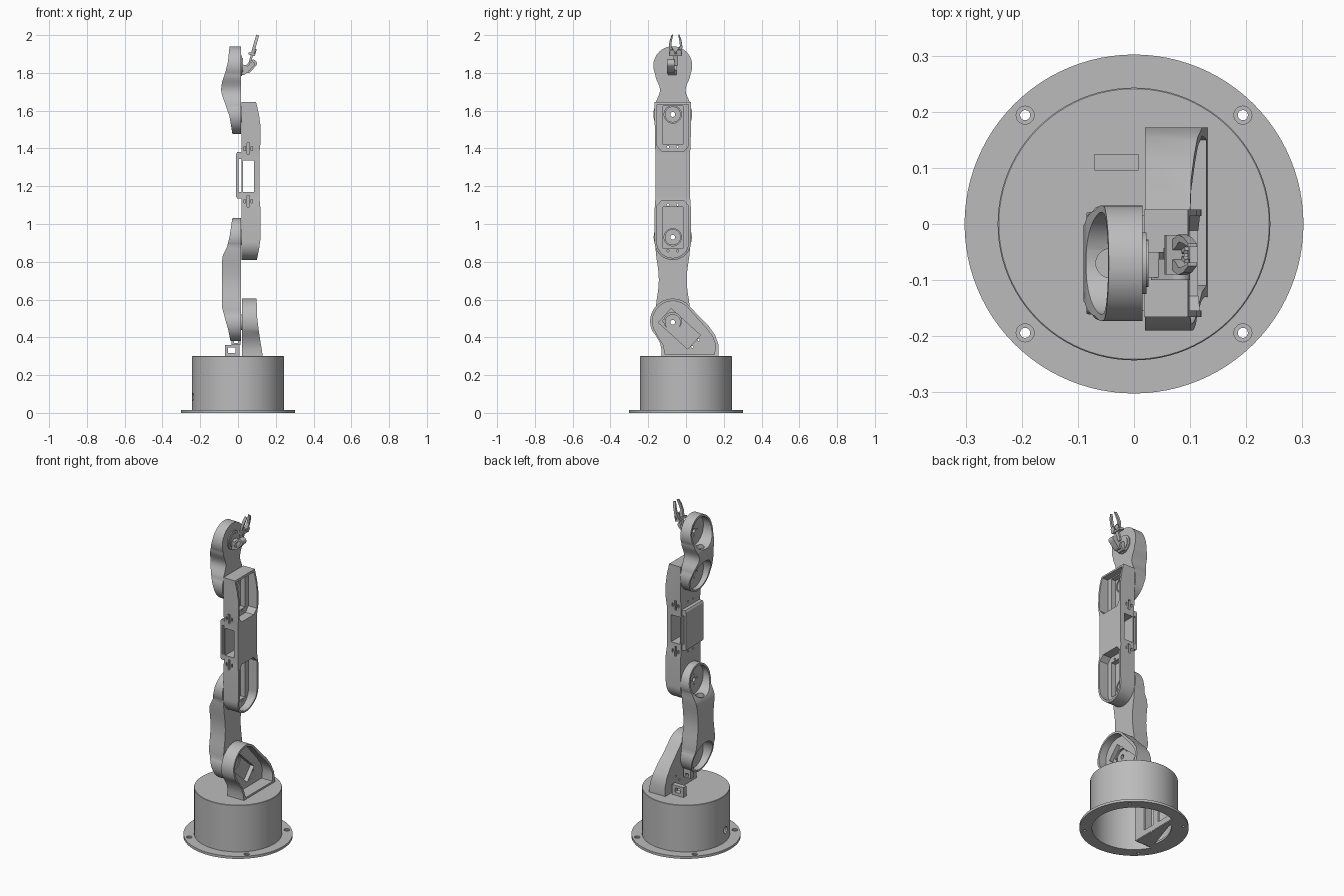
import bpy, bmesh, math
from mathutils import Matrix, Vector

if "Cube" in bpy.data.objects:
    bpy.data.objects.remove(bpy.data.objects["Cube"])

GREY = (0.5, 0.5, 0.5, 1)
mat = bpy.data.materials.new("plain grey")
mat.use_nodes = True
mat.diffuse_color = GREY
mat.node_tree.nodes["Principled BSDF"].inputs["Base Color"].default_value = GREY
YC = -0.07            # y of the joint axes
parts = []


def finish(name, bm):
    bmesh.ops.recalc_face_normals(bm, faces=bm.faces)
    me = bpy.data.meshes.new(name)
    bm.to_mesh(me)
    bm.free()
    ob = bpy.data.objects.new(name, me)
    bpy.context.collection.objects.link(ob)
    me.materials.append(mat)
    parts.append(ob)
    return ob


def prism(name, pts, axis, a, b):
    """Extrude a 2D outline along axis 0, 1 or 2 from a to b."""
    def at(p, d):
        c = list(p)
        c.insert(axis, d)
        return c
    bm = bmesh.new()
    low = [bm.verts.new(at(p, a)) for p in pts]
    high = [bm.verts.new(at(p, b)) for p in pts]
    bm.faces.new(low)
    bm.faces.new(high)
    n = len(pts)
    for i in range(n):
        j = (i + 1) % n
        bm.faces.new((low[i], low[j], high[j], high[i]))
    return finish(name, bm)


def arc(cx, cy, r, a0, a1, n=24):
    angs = [math.radians(a0 + (a1 - a0) * i / n) for i in range(n + 1)]
    return [(cx + r * math.cos(t), cy + r * math.sin(t)) for t in angs]


def disc(name, c, r, axis, a, b, n=40):
    return prism(name, arc(*c, r, 0, 360, n)[:-1], axis, a, b)


def rect(u0, u1, v0, v1):
    return [(u0, v0), (u1, v0), (u1, v1), (u0, v1)]


def mirrored(right):
    """Close an outline given its right half from bottom to top."""
    return right + [(2 * YC - y, z) for y, z in reversed(right)]


def boolean(ob, tool, op="DIFFERENCE"):
    mod = ob.modifiers.new("shape", "BOOLEAN")
    mod.operation, mod.object, mod.solver = op, tool, "EXACT"
    bpy.context.view_layer.objects.active = ob
    bpy.ops.object.modifier_apply(modifier=mod.name)
    parts.remove(tool)
    bpy.data.objects.remove(tool)


# Base: revolved hollow drum with a bolted flange
bm = bmesh.new()
prof = [(0, .3), (.241, .3), (.243, .298), (.243, .015), (.302, .015), (.302, 0),
        (.233, 0), (.233, .285), (0, .285)]
vs = [bm.verts.new((r, 0, z)) for r, z in prof]
es = [bm.edges.new(p) for p in zip(vs, vs[1:])]
bmesh.ops.spin(bm, geom=vs + es, axis=(0, 0, 1), cent=(0, 0, 0), angle=math.tau, steps=96)
bmesh.ops.remove_doubles(bm, verts=bm.verts, dist=1e-5)
base = finish("base", bm)
for sx in (-.194, .194):
    for sy in (-.194, .194):
        boolean(base, disc("cutter", (sx, sy), .009, 2, -.1, .1, 20))
        boolean(base, disc("cutter", (sx, sy), .016, 2, .007, .1, 24))
boolean(base, disc("cutter", (-.04, .085), .02, 0, -.4, -.2, 24))

# Compartment inside the base
floor = prism("compartment_floor", [(-.1, -.1)] + [(-.1, .21)] + arc(0, 0, .235, 116, 205), 2, 0, .012)
boolean(floor, prism("cutter", arc(0, 0, .205, 128, 196), 2, -.1, .1))
wall = prism("compartment_wall", rect(-.1, .208, .005, .288), 0, -.108, -.098)
for y in (-.03, .09):
    boolean(wall, prism("cutter", rect(y, y + .08, .04, .22), 0, -.2, 0))
prism("compartment_end", rect(-.208, -.098, .005, .288), 1, -.108, -.098)

# Cable clips on the base and below the lower arm
clip = prism("cable_clip", rect(-.07, .008, .3, .36), 1, .095, .125)
boolean(clip, prism("cutter", rect(-.052, -.012, .318, .345), 1, 0, .2))
clip = prism("arm_clip", rect(-.035, .012, .36, .42), 1, -.025, .005)
boolean(clip, prism("cutter", rect(-.022, 0, .37, .385), 1, -.1, .1))

# Shoulder bracket: rounded leaning housing, open on the left
shoulder = prism("shoulder_bracket",
                 arc(YC, .485, .12, 35, 205) + [(-.16, .41), (-.137, .37), (-.13, .335), (-.13, .3),
                 (.172, .3), (.172, .36), (.155, .41), (.12, .46)], 0, .02, .2)
boolean(shoulder, prism("cutter", [(0, .29), (.132, .29), (.125, .34), (.112, .42), (.102, .5),
                                   (.098, .62), (0, .62)], 1, -.5, .5), "INTERSECT")
boolean(shoulder, prism("cutter", arc(YC, .485, .107, 35, 205) + [(-.145, .4), (-.12, .36),
                        (-.11, .31), (.15, .31), (.157, .36), (.14, .405), (.106, .45)], 0, .055, .3))
mid, along, across = Vector((-.035, .445)), Vector((.74, -.67)), Vector((.67, .74))
boolean(shoulder, prism("cutter", [tuple(mid + along * u + across * v)
                                   for u, v in rect(-.105, .105, -.05, .05)], 0, .03, .3))
boolean(shoulder, disc("cutter", (YC, .485), .046, 0, 0, .3))
for u in (-.09, .115):
    for v in (-.025, .025):
        p = mid + along * u + across * v
        boolean(shoulder, disc("cutter", tuple(p), .006, 0, 0, .3, 12))


def link(name, z0, z1, r, waist, side):
    """Arm link with a round cup at each end, opening on the right."""
    n, a = 16, 25
    zs, ze = z0 + r * math.sin(math.radians(a)), z1 - r * math.sin(math.radians(a))
    rc = r * math.cos(math.radians(a))
    right = arc(YC, z0, r, -90, a)
    for i in range(1, n):
        t = i / n
        right.append((YC + waist + (rc - waist) * (math.cos(math.tau * t) + 1) / 2, zs + (ze - zs) * t))
    right += arc(YC, z1, r, -a, 90)
    ob = prism(name, mirrored(right[1:-1]), 0, -.2, .015)
    boolean(ob, prism("cutter", side + [(.1, z1 + .2), (.1, z0 - .2)], 1, -.5, .5), "INTERSECT")
    for z in (z0, z1):
        boolean(ob, disc("cutter", (YC, z), r - .012, 0, -.4, -.005, 48))
        boolean(ob, disc("cutter", (YC, z), .013, 0, -.4, .1, 20))
        for k in range(4):
            y, h = YC + .03 * math.cos(k * math.pi / 2), z + .03 * math.sin(k * math.pi / 2)
            boolean(ob, disc("cutter", (y, h), .005, 0, -.4, .1, 10))
    boolean(ob, disc("cutter", (-.042, YC), .026, 2, z0, z1, 24))
    for z in (z0, z1):
        horn = disc(name + "_horn", (YC, z), .042, 0, .014, .026)
        boolean(horn, disc("cutter", (YC, z), .013, 0, -.4, .1, 20))


link("lower_arm", .48, .93, .101, .074,
     [(-.035, .3), (-.04, .38), (-.052, .44), (-.085, .56), (-.085, .8), (-.08, .835),
      (-.058, .88), (-.045, .93), (-.03, 1.03), (-.028, 1.1)])
link("wrist", 1.58, 1.838, .103, .068,
     [(-.028, 1.4), (-.03, 1.48), (-.045, 1.57), (-.066, 1.63), (-.085, 1.685), (-.09, 1.71),
      (-.085, 1.75), (-.065, 1.81), (-.053, 1.86), (-.045, 1.94), (-.043, 2)])

# Forearm: long housing with two servo pockets open on the left
forearm = prism("forearm", mirrored(arc(YC, .905, .096, -89, 0) + [(.026, 1.08), (.021, 1.15),
                (.021, 1.37), (.025, 1.43), (.026, 1.645)]), 0, .018, .2)
boolean(forearm, prism("cutter", [(0, .7), (.088, .75), (.1, .81), (.112, .87), (.12, .93), (.12, 1.07),
                       (.114, 1.13), (.114, 1.38), (.12, 1.44), (.119, 1.52), (.111, 1.58),
                       (.096, 1.643), (.094, 1.7), (0, 1.7)], 1, -.5, .5), "INTERSECT")
pockets = (
    (.93, (.87, 1.09), arc(YC, .905, .084, -89, 0) + [(.014, 1.095), (-.012, 1.125)]),
    (1.58, (1.42, 1.625), [(-.012, 1.385), (.014, 1.415), (.014, 1.632)]),
)
for joint, (lo, hi), half in pockets:
    boolean(forearm, prism("cutter", mirrored(half), 0, .06, .3))
    boolean(forearm, prism("cutter", rect(YC - .053, YC + .053, lo, hi), 0, .03, .3))
    boolean(forearm, disc("cutter", (YC, joint), .046, 0, -.1, .3))
    for y in (YC - .025, YC + .025):
        for z in (lo - .012, hi + .012):
            if z < 1.63:
                boolean(forearm, disc("cutter", (y, z), .006, 0, -.1, .3, 12))

# Cable window through the forearm, with hook slots above and below
boolean(forearm, prism("cutter", rect(.026, .086, 1.17, 1.335), 1, -.5, .5))
for z in (1.09, 1.37):
    for y in (-.17, .012):
        boolean(forearm, prism("cutter", rect(.048, .06, z, z + .06), 1, y, y + .02))
        for x in (.032, .07):
            boolean(forearm, prism("cutter", rect(x, x + .008, z + .02, z + .04), 1, y, y + .02))
box = prism("cable_box", [(.02, 1.135), (-.004, 1.135), (-.01, 1.145), (-.01, 1.37), (-.004, 1.38),
                          (.02, 1.38)], 1, YC - .085, YC + .085)
boolean(box, prism("cutter", rect(.002, .03, 1.17, 1.345), 1, -.5, .5))

# Gripper mount on the wrist
prism("wrist_plate", mirrored(arc(YC, 1.838, .055, -89, 89)), 0, .014, .022)
prism("mount_arm", [(.02, 1.79), (.035, 1.79), (.055, 1.815), (.045, 1.84), (.02, 1.845)], 1, -.095, -.05)
mount = prism("gripper_motor", arc(.05, 1.818, .02, 130, 310, 12) + arc(.08, 1.85, .02, -50, 130, 12),
              1, -.1, -.062)
boolean(mount, prism("cutter", arc(.053, 1.821, .01, 130, 310, 8) + arc(.077, 1.847, .01, -50, 130, 8),
                     1, -.12, -.09))

# Gripper: tilted stem, palm, gears and two mirrored fingers
first = len(parts)
GY, GZ = -.055, 1.86
prism("gripper_stem", rect(GY - .012, GY + .012, GZ - .02, GZ + .04), 0, -.006, .006)
prism("gripper_palm", rect(GY - .035, GY + .035, GZ + .034, GZ + .046), 0, -.02, .014)
claw = [(.008, .044), (.028, .046), (.036, .08), (.031, .115), (.02, .146), (.014, .146),
        (.02, .115), (.023, .085), (.014, .066)]
for side, s in (("left", 1), ("right", -1)):
    prism(side + "_finger", [(GY + s * u, GZ + v) for u, v in claw], 0, -.008, .008)
    teeth = [(GY + s * .018 + r * math.cos(i * math.pi / 10), GZ + .055 + r * math.sin(i * math.pi / 10))
             for i in range(20) for r in [.017 if i % 2 else .013]]
    prism(side + "_gear", teeth, 0, .008, .016)
tilt = Matrix.Translation((.064, 0, GZ)) @ Matrix.Rotation(math.radians(16), 4, "Y") @ \
    Matrix.Translation((0, 0, -GZ))
for ob in parts[first:]:
    ob.data.transform(tilt)

# Smooth the curved walls, keep hard edges
bpy.ops.object.select_all(action="DESELECT")
for ob in parts:
    ob.select_set(True)
bpy.context.view_layer.objects.active = base
bpy.ops.object.shade_smooth_by_angle(angle=math.radians(30))
